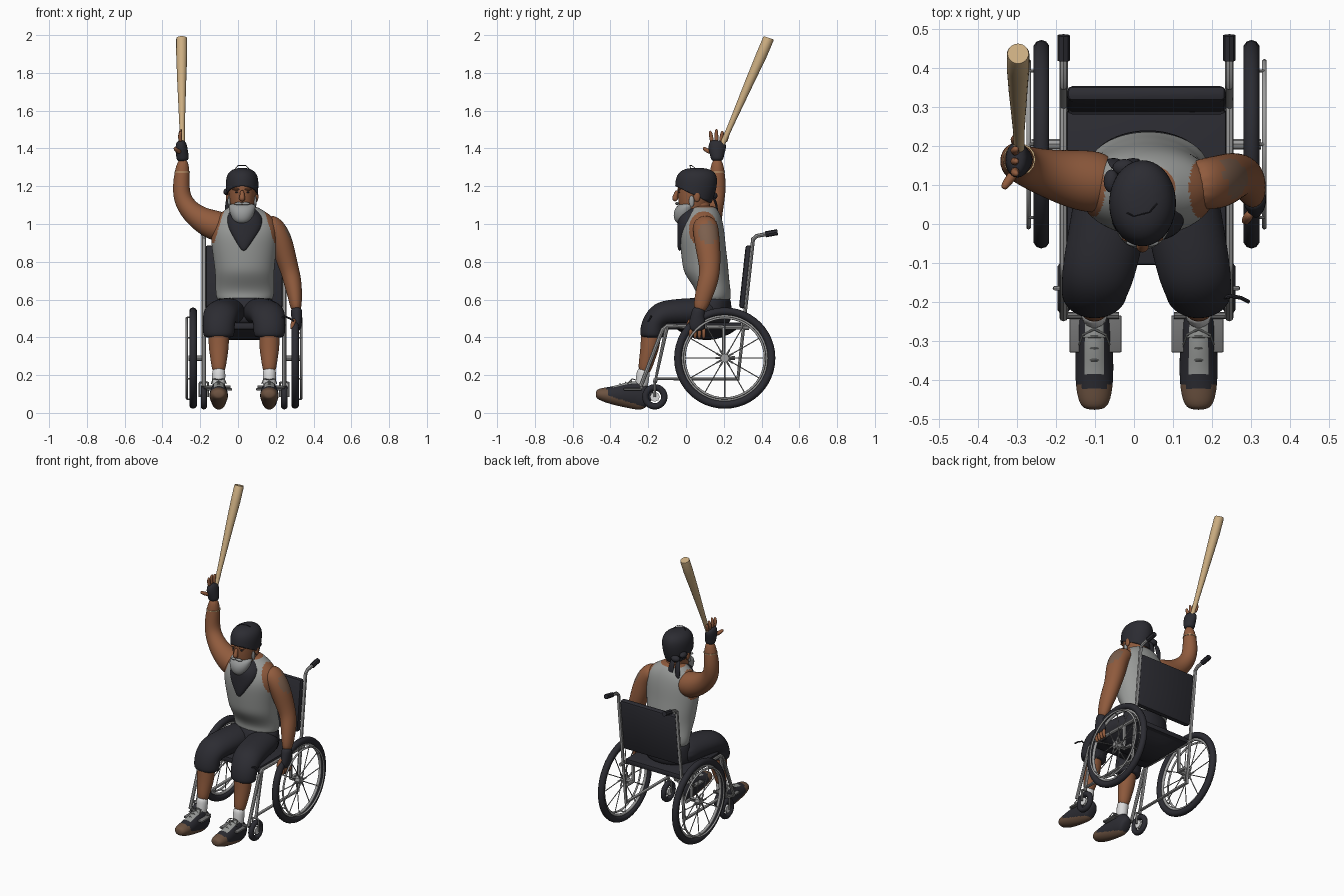
import bpy, bmesh, math
from mathutils import Vector

if "Cube" in bpy.data.objects:
    bpy.data.objects.remove(bpy.data.objects["Cube"])


def material(name, r, g, b):
    m = bpy.data.materials.new(name)
    m.use_nodes = True
    m.diffuse_color = (r, g, b, 1)
    m.node_tree.nodes["Principled BSDF"].inputs["Base Color"].default_value = (r, g, b, 1)
    return m


skin = material("brown skin", .28, .105, .047)
ink = material("faded ink skin", .2, .115, .075)
shirt_grey = material("shirt grey", .32, .33, .32)
charcoal = material("charcoal cloth and rubber", .025, .025, .032)
metal = material("grey metal", .34, .34, .34)
dark_metal = material("dark metal", .17, .17, .17)
white_hair = material("white hair", .32, .33, .33)
off_white = material("off white", .7, .7, .7)
leather = material("brown leather", .15, .085, .052)
wood = material("pale wood", .6, .42, .22)
CX = .032  # middle of the chair


def select(ob):
    bpy.ops.object.select_all(action='DESELECT')
    bpy.context.view_layer.objects.active = ob
    ob.select_set(True)


def finish(ob, name, mat, angle=40):
    ob.name = name
    ob.data.materials.clear()
    ob.data.materials.append(mat)
    select(ob)
    bpy.ops.object.shade_smooth_by_angle(angle=math.radians(angle))
    return ob


def apply(ob, kind, **settings):
    select(ob)
    mod = ob.modifiers.new(kind.title(), kind)
    for key, value in settings.items():
        setattr(mod, key, value)
    bpy.ops.object.modifier_apply(modifier=mod.name)


def loft(name, rings, mat, ref='X', flat=False, sides=14, level=2):
    """Skin elliptical rings (x, y, z, half width, half depth) along a path."""
    rings = [tuple(r) + (r[3],) * (5 - len(r)) for r in rings]
    pts = [Vector(r[:3]) for r in rings]
    side = Vector((1, 0, 0)) if ref == 'X' else Vector((0, 1, 0))
    bm = bmesh.new()
    loops = []
    for i, r in enumerate(rings):
        t = pts[min(i + 1, len(pts) - 1)] - pts[max(i - 1, 0)]
        t = Vector((0, 0, 1)) if flat else t.normalized()
        u = (side - t * side.dot(t)).normalized()
        v = t.cross(u)
        angles = [math.tau * k / sides for k in range(sides)]
        loops.append([bm.verts.new(pts[i] + u * r[3] * math.cos(a) + v * r[4] * math.sin(a)) for a in angles])
    for a, b in zip(loops, loops[1:]):
        for k in range(sides):
            j = (k + 1) % sides
            bm.faces.new((a[k], a[j], b[j], b[k]))
    bm.faces.new(loops[0])
    bm.faces.new(loops[-1])
    bmesh.ops.recalc_face_normals(bm, faces=bm.faces)
    mesh = bpy.data.meshes.new(name)
    bm.to_mesh(mesh)
    bm.free()
    ob = bpy.data.objects.new(name, mesh)
    bpy.context.collection.objects.link(ob)
    if level:
        apply(ob, 'SUBSURF', levels=level)
    return finish(ob, name, mat, 60)


def paint(ob, extra, rule):
    for m in extra:
        ob.data.materials.append(m)
    for p in ob.data.polygons:
        p.material_index = rule(p.center, p.normal)


def pipes(name, paths, radius, mat):
    """Round tubes through each list of points, joined in one object."""
    curve = bpy.data.curves.new(name, 'CURVE')
    curve.dimensions = '3D'
    curve.bevel_depth, curve.bevel_resolution, curve.use_fill_caps = radius, 2, True
    for path in paths:
        spline = curve.splines.new('POLY')
        spline.points.add(len(path) - 1)
        for point, co in zip(spline.points, path):
            point.co = (*co, 1)
    ob = bpy.data.objects.new(name, curve)
    bpy.context.collection.objects.link(ob)
    select(ob)
    bpy.ops.object.convert(target='MESH')
    return finish(bpy.context.object, name, mat)


def ring(name, centre, major, minor, mat):
    bpy.ops.mesh.primitive_torus_add(location=centre, rotation=(0, math.pi / 2, 0), major_radius=major,
                                     minor_radius=minor, major_segments=48, minor_segments=10)
    return finish(bpy.context.object, name, mat, 60)


def box(name, centre, size, mat, tilt=0, bevel=.008):
    bpy.ops.mesh.primitive_cube_add(size=1, location=centre, rotation=(tilt, 0, 0))
    ob = bpy.context.object
    ob.scale = size
    select(ob)
    bpy.ops.object.transform_apply(location=False, rotation=False, scale=True)
    apply(ob, 'BEVEL', width=bevel, segments=2)
    return finish(ob, name, mat)


def ball(name, centre, size, mat):
    bpy.ops.mesh.primitive_uv_sphere_add(segments=16, ring_count=10, location=centre)
    bpy.context.object.scale = size
    return finish(bpy.context.object, name, mat, 60)


# Wheelchair sides: wheels, casters, tubes, footplates
for s, word in ((-1, "right"), (1, "left")):
    wx, fx, hub = CX + s * .27, CX + s * .213, (.205, .29)
    ring(word + "_tire", (wx, *hub), .247, .021, charcoal)
    ring(word + "_wheel_rim", (wx, *hub), .222, .009, metal)
    ring(word + "_push_rim", (wx + s * .033, *hub), .213, .006, metal)
    spokes, mounts, arms = [], [], []
    for k in range(12):
        a = math.tau * k / 12
        dy, dz = math.cos(a), math.sin(a)
        start = (wx + s * .015 * (-1) ** k, hub[0] + dy * .02, hub[1] + dz * .02)
        spokes.append([start, (wx, hub[0] + dy * .22, hub[1] + dz * .22)])
        arms.append([start, (start[0], hub[0] + dy * .05, hub[1] + dz * .05)])
        if k % 2:
            mounts.append([(wx + s * o, hub[0] + dy * .217, hub[1] + dz * .217) for o in (0, .033)])
    pipes(word + "_spokes", spokes, .0028, metal)
    pipes(word + "_hub_arms", arms, .005, metal)
    pipes(word + "_rim_mounts", mounts, .004, metal)
    pipes(word + "_axle", [[(fx, *hub), (wx + s * .025, *hub)]], .014, metal)
    pipes(word + "_hub", [[(wx - s * o, *hub) for o in (.018, -.018)]], .024, metal)
    ring(word + "_caster_tire", (fx, -.165, .085), .05, .017, charcoal)
    pipes(word + "_caster_hub", [[(fx - .014, -.165, .085), (fx + .014, -.165, .085)]], .026, off_white)
    side = [[(.335, .45), (-.1, .46), (-.125, .44), (-.24, .14)],
            [(-.1, .46), (-.16, .18), (.275, .18), (.355, .92), (.375, .937), (.43, .947)],
            [(-.16, .18), (-.165, .16)], [(.26, .29), (.2, .29), (.2, .45)]]
    pipes(word + "_frame", [[(fx, y, z) for y, z in path] for path in side], .011, metal)
    pipes(word + "_caster_fork", [[(fx + o, -.165, .085), (fx + o, -.165, .16), (fx, -.165, .165)]
                                  for o in (-.022, .022)], .006, metal)
    pipes(word + "_grip", [[(fx, .42, .945), (fx, .485, .957)]], .016, charcoal)
    px = CX + s * .131
    box(word + "_footplate", (px, -.2825, .125), (.134, .095, .012), dark_metal, bevel=.003)
    pipes(word + "_footplate_bar", [[(fx, -.235, .135), (px - s * .06, -.235, .135)]], .009, dark_metal)

# Seat with a sagging underside, and backrest
box("seat", (CX, .095, .46), (.41, .4, .035), charcoal)
bpy.ops.mesh.primitive_grid_add(x_subdivisions=12, y_subdivisions=8, size=1, location=(CX, .11, .455))
sling = bpy.context.object
for v in sling.data.vertices:
    v.co = (v.co.x * .4, v.co.y * .32, -.06 * (1 - (2 * v.co.x) ** 4) * (1 - (2 * v.co.y) ** 2))
apply(sling, 'SOLIDIFY', thickness=.01)
finish(sling, "seat_sling", charcoal)
box("backrest", (CX, .318, .72), (.408, .04, .335), charcoal, tilt=-.108, bevel=.014)

# Torso in a tank top
torso = loft("torso", [(.035, .14, .57, .14, .095), (.037, .15, .63, .158, .09), (.036, .132, .68, .155, .1),
                       (.035, .107, .74, .157, .12), (.034, .1, .8, .163, .122), (.033, .09, .88, .174, .121),
                       (.035, .085, .96, .182, .12), (.035, .092, 1.03, .165, .1), (.03, .095, 1.075, .1, .075),
                       (.025, .09, 1.1, .06, .055)], shirt_grey, flat=True, sides=24, level=3)
paint(torso, [skin], lambda c, n: int(c.z > .9 and abs(c.x - .033) > .15 - .3 * (c.z - .93) or c.z > 1.085))
loft("neck", [(.027, .09, 1.02, .065, .06), (.024, .07, 1.1, .054, .056), (.022, .06, 1.16, .052, .055)], skin)
loft("neckerchief", [(.03, -.034, .855, .01, .01), (.032, -.026, .92, .052, .022), (.036, -.01, .98, .092, .036),
                     (.036, .033, 1.035, .102, .08), (.03, .06, 1.07, .078, .078), (.026, .065, 1.09, .06, .06)],
     charcoal, flat=True)

# Head, beard and head wrap
skull = [(1.02, .03, .04, .045), (1.07, .035, .06, .07), (1.13, .045, .071, .09), (1.19, .052, .076, .099),
         (1.24, .056, .076, .099), (1.272, .058, .06, .082), (1.288, .058, .025, .04)]
loft("head", [(.022, y, z, a, b) for z, y, a, b in skull], skin, flat=True)
wrap = loft("head_wrap", [(.022, y, z + .004, a * 1.09, b * 1.09) for z, y, a, b in skull], charcoal, flat=True)
bm = bmesh.new()
bm.from_mesh(wrap.data)
bmesh.ops.bisect_plane(bm, geom=bm.verts[:] + bm.edges[:] + bm.faces[:], plane_co=(0, -.05, 1.2),
                       plane_no=(0, .5, 1), clear_inner=True)
bm.to_mesh(wrap.data)
bm.free()
apply(wrap, 'SOLIDIFY', thickness=.006, offset=1)
loft("beard", [(.022, -.022, 1.0, .025, .022), (.022, -.02, 1.02, .05, .044), (.022, -.012, 1.055, .067, .057),
               (.022, -.003, 1.085, .073, .056), (.022, .014, 1.112, .073, .046)], white_hair, flat=True)
loft("nose", [(.022, -.045, 1.18, .01), (.022, -.056, 1.15, .013), (.022, -.06, 1.135, .018), (.022, -.05, 1.122, .012)],
     skin)
for s, word in ((-1, "right"), (1, "left")):
    ball(word + "_ear", (.022 + s * .076, .058, 1.145), (.01, .018, .028), skin)
    ball(word + "_sideburn", (.022 + s * .069, .03, 1.12), (.008, .014, .03), white_hair)
    ball(word + "_eye", (.022 + s * .03, -.036, 1.168), (.008, .004, .004), charcoal)
    ball(word + "_brow", (.022 + s * .032, -.037, 1.184), (.021, .009, .006), skin)
    ball(word + "_moustache", (.022 + s * .018, -.047, 1.108), (.024, .011, .008), white_hair)
    tail = -.025 + s * .02
    loft(word + "_wrap_tail", [(tail, .14, 1.15, .014, .008), (tail - .005, .165, 1.1, .02, .006),
                               (tail + s * .012, .165, 1.03, .016, .004)], charcoal)
ball("wrap_knot", (-.025, .145, 1.15), (.03, .022, .02), charcoal)
ball("wrap_side_bow", (-.058, .11, 1.17), (.02, .03, .018), charcoal)
pipes("loose_thread", [[(-.02, .03, 1.285), (0, .02, 1.31), (.04, .03, 1.31), (.065, .06, 1.285)]], .002, charcoal)

# Arms: left lowered to the wheel with a faded shoulder tattoo, right raised
left_arm = loft("left_arm", [(.14, .1, 1.01, .055, .06), (.19, .103, .985, .062, .07), (.226, .11, .92, .063, .07),
                             (.25, .122, .83, .058, .064), (.276, .127, .75, .05, .055), (.29, .115, .69, .049, .055),
                             (.303, .09, .61, .038, .047), (.309, .068, .53, .027, .034)], skin)
paint(left_arm, [ink], lambda c, n: int(n.x > .4 and (c.y - .12) ** 2 + (c.z - .955) ** 2 < .055 ** 2))
loft("right_arm", [(-.05, .1, .975, .075), (-.12, .11, .99, .085), (-.19, .122, 1.02, .07), (-.25, .138, 1.065, .058),
                   (-.293, .155, 1.125, .05), (-.302, .163, 1.19, .05, .046), (-.297, .166, 1.26, .043),
                   (-.29, .165, 1.35, .028)], skin, ref='Y')
loft("wrist_string", [(-.295, .166, z, .042) for z in (1.272, 1.277)], wood, level=0)

# Gloved hands with bare fingers
loft("left_glove", [(.309, .07, .56, .032, .036), (.31, .062, .52, .031, .036), (.313, .058, .47, .026, .046),
                    (.308, .06, .43, .022, .044)], charcoal)
loft("right_glove", [(-.291, .165, 1.33, .033, .033), (-.294, .165, 1.36, .034, .036), (-.3, .163, 1.4, .034, .05),
                     (-.302, .172, 1.445, .025, .046)], charcoal)
for k in range(4):
    y = .025 + k * .023
    loft(f"left_finger_{k + 1}", [(.31, y, .45, .011), (.318, y, .42, .011), (.305, y, .39, .009)], skin, level=1)
    y = .138 + k * .023
    spread = (k - 1) * .01
    loft(f"right_finger_{k + 1}", [(-.302, y, 1.43, .011), (-.31, y + spread / 2, 1.465, .011),
                                   (-.3, y + spread, 1.505 - abs(spread), .008)], skin, level=1)
loft("left_thumb", [(.3, .03, .5, .014), (.288, .01, .465, .012), (.285, .005, .44, .009)], skin, level=1)
loft("right_thumb", [(-.305, .135, 1.38, .014), (-.325, .108, 1.39, .012), (-.337, .09, 1.405, .009)], skin, level=1)
loft("bat", [(-.295, .165, 1.355, .018), (-.295, .172, 1.375, .013), (-.296, .24, 1.53, .015), (-.298, .34, 1.76, .024),
             (-.298, .4, 1.895, .029), (-.298, .436, 1.98, .029), (-.298, .438, 1.986, .027)],
     wood, sides=24, level=0)

# Shorts, legs, socks and shoes
loft("shorts_hips", [(.035, .13, .46, .14, .1), (.035, .13, .5, .165, .115), (.036, .14, .58, .158, .105),
                     (.036, .145, .635, .145, .085)], charcoal, flat=True)


def shoe_part(c, n):
    if c.y < -.418 or c.z < .03 - .3 * (c.y + .21):
        return 1
    return 2 if n.z > .4 and -.385 < c.y < -.238 and abs(abs(c.x - CX) - .134) < .024 else 0


for s, word in ((-1, "right"), (1, "left")):
    def at(x, *rest):
        return (CX + s * x, *rest)
    x = .134
    loft(word + "_shorts_leg", [at(.078, .17, .53, .095, .08), at(.09, .05, .535, .1, .077), at(.11, -.06, .53, .1, .075),
                                at(.127, -.14, .52, .095, .075), at(x, -.174, .475, .086, .066),
                                at(x, -.18, .415, .087, .068), at(x, -.18, .395, .074, .058)], charcoal)
    loft(word + "_calf", [at(x, -.175, .49, .055), at(x, -.185, .42, .055), at(x, -.19, .35, .056, .052),
                          at(x, -.208, .28, .044, .042), at(x, -.225, .2, .033)], skin)
    loft(word + "_sock", [at(x, -.222, .24, .038), at(x, -.23, .19, .035), at(x, -.238, .12, .036)], off_white)
    shoe = loft(word + "_shoe", [at(x, -.19, .055, .03, .04), at(x, -.21, .07, .042, .065), at(x, -.25, .095, .046, .08),
                                 at(x, -.31, .095, .048, .07), at(x, -.36, .092, .05, .056), at(x, -.415, .094, .049, .043),
                                 at(x, -.462, .1, .04, .03), at(x, -.478, .1, .022, .018)],
                charcoal, sides=20)
    paint(shoe, [leather, shirt_grey], shoe_part)
    laces = [[at(x + o, y, z + .25 * (y + .29)) for o, z in ((-.028, .15), (0, .17), (.028, .15))]
             for y in (-.29, -.32, -.35)]
    laces += [[at(x, -.27, .176), at(x + o, -.285, .18), at(x + o * 1.3, -.31, .155)] for o in (-.03, .03)]
    pipes(word + "_laces", laces, .003, shirt_grey)
pipes("shorts_strap", [[(.22, -.19, .5), (.25, -.185, .51), (.275, -.19, .5), (.295, -.2, .485)]], .005, charcoal)
